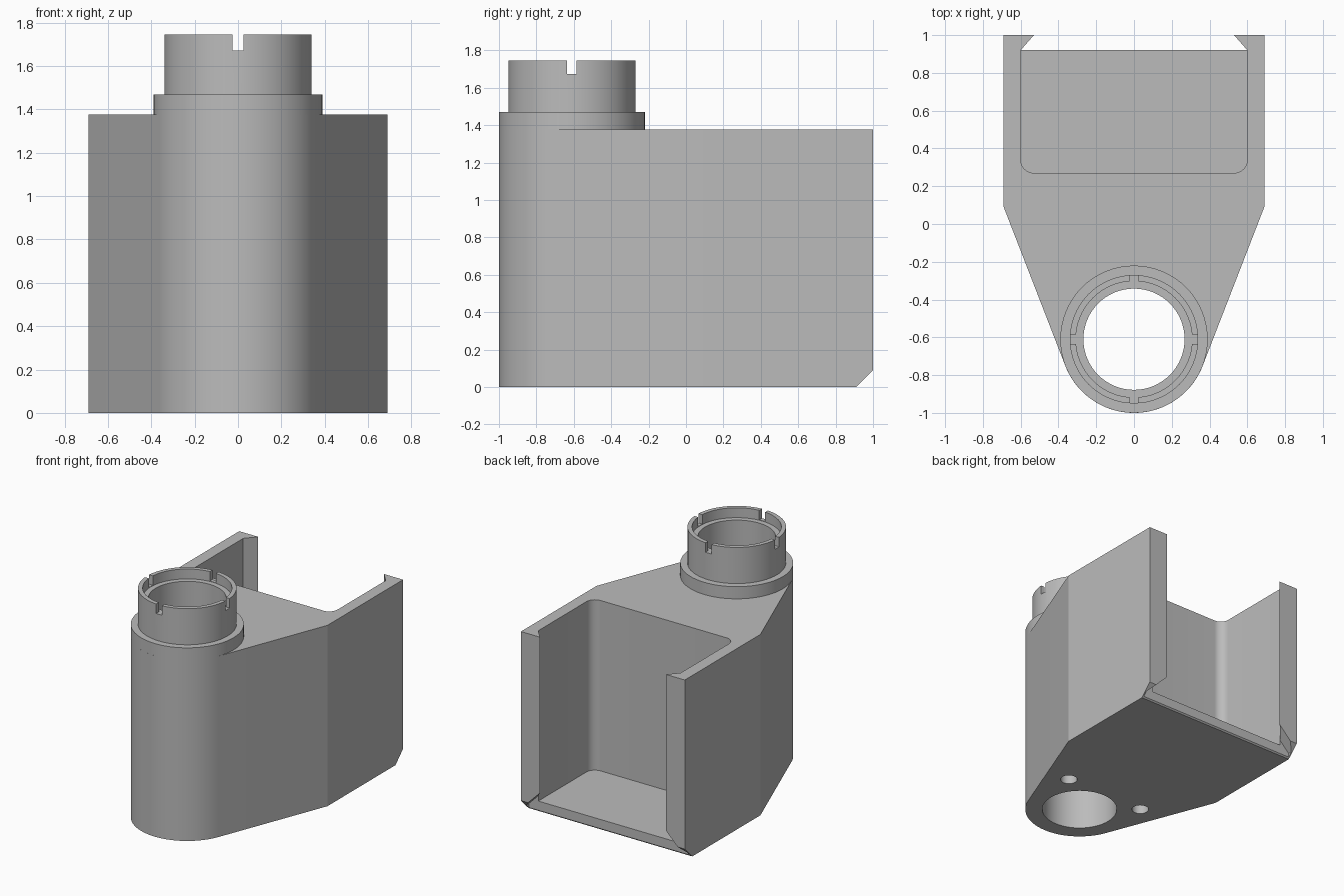
import bpy, bmesh, math
from mathutils import Vector, Matrix

cube = bpy.data.objects.get("Cube")
if cube:
    bpy.data.objects.remove(cube)

grey = bpy.data.materials.new("plain_grey")
grey.use_nodes = True
colour = (0.5, 0.5, 0.5, 1)
grey.diffuse_color = colour
grey.node_tree.nodes["Principled BSDF"].inputs["Base Color"].default_value = colour

AXIS_Y = -0.61   # centre line of the tube
HEIGHT = 1.377   # top of the housing
BORE, TUBE = 0.268, 0.39


def finish(name, bm):
    bmesh.ops.recalc_face_normals(bm, faces=bm.faces)
    mesh = bpy.data.meshes.new(name)
    bm.to_mesh(mesh)
    bm.free()
    mesh.materials.append(grey)
    obj = bpy.data.objects.new(name, mesh)
    bpy.context.collection.objects.link(obj)
    return obj


def prism(name, outline, low, high, axis="Z"):
    """Extrude a 2D outline along z (xy outline), y (xz) or x (yz)."""
    place = {"Z": lambda a, b: (a, b, low), "Y": lambda a, b: (a, low, b),
             "X": lambda a, b: (low, a, b)}[axis]
    bm = bmesh.new()
    face = bm.faces.new([bm.verts.new(place(a, b)) for a, b in outline])
    new = bmesh.ops.extrude_face_region(bm, geom=[face])["geom"]
    shift = Vector([high - low if axis == k else 0 for k in "XYZ"])
    bmesh.ops.translate(bm, vec=shift, verts=[v for v in new if isinstance(v, bmesh.types.BMVert)])
    return finish(name, bm)


def arc(cx, cy, r, start, end, steps):
    angles = [math.radians(start + (end - start) * i / steps) for i in range(steps + 1)]
    return [(cx + r * math.cos(a), cy + r * math.sin(a)) for a in angles]


def disc(cx, cy, r, steps=64):
    return arc(cx, cy, r, 0, 360, steps)[:-1]


def mirrored(half):
    return half + [(-x, y) for x, y in reversed(half)]


def cut(target, cutters):
    for cutter in cutters:
        mod = target.modifiers.new("cut", "BOOLEAN")
        mod.operation, mod.solver, mod.object = "DIFFERENCE", "EXACT", cutter
        bpy.context.view_layer.objects.active = target
        bpy.ops.object.modifier_apply(modifier=mod.name)
        bpy.data.objects.remove(cutter)


def smooth(obj):
    bpy.ops.object.select_all(action="DESELECT")
    obj.select_set(True)
    bpy.context.view_layer.objects.active = obj
    bpy.ops.object.shade_smooth_by_angle(angle=math.radians(20))


# Housing: round nose with tangent sides widening to a box
side, shoulder = 0.69, 0.09
reach = Vector((side, shoulder - AXIS_Y))
tangent = math.degrees(math.atan2(reach.y, reach.x) - math.acos(TUBE / reach.length))
outline = [(-side, 1), (-side, shoulder)]
outline += arc(0, AXIS_Y, TUBE, -180 - tangent, tangent, 48)
outline += [(side, shoulder), (side, 1)]
housing = prism("housing", outline, 0, HEIGHT)

# Open pocket with rounded inner corners and undercut lips at the back
floor, inner, lip = 0.08, 0.6, 0.53
pocket = mirrored([(lip - 0.05, 1.05), (lip, 1), (inner, 0.92)]
                  + arc(inner - 0.07, 0.34, 0.07, 0, -90, 10))
slot = mirrored([(lip, 0.5), (lip, 0.19), (0.68, 0.04), (0.68, -0.1)])
cut(housing, [
    prism("pocket_cutter", pocket, floor, 2),
    prism("slot_cutter", slot, 0.92, 1.1, "Y"),
    prism("chamfer_cutter", [(0.91, 0), (1.11, 0.2), (1.11, -0.1), (0.81, -0.1)], -1, 1, "X"),
    prism("bore_cutter", disc(0, AXIS_Y, BORE), -0.1, 2),
    prism("left_hole_cutter", disc(0.335, -0.33, 0.06, 32), -0.1, 0.3),
    prism("right_hole_cutter", disc(-0.335, -0.33, 0.06, 32), -0.1, 0.3),
])
smooth(housing)

# Collar and neck: one turned ring with a step inside the rim
rim, ledge, base, step = 1.745, 1.67, HEIGHT - 0.01, 1.47
profile = [(BORE, base), (TUBE, base), (TUBE, step), (0.34, step),
           (0.34, rim), (0.308, rim), (0.308, ledge), (BORE, ledge)]
bm = bmesh.new()
ring = [bm.verts.new((r, 0, z)) for r, z in profile]
edges = [bm.edges.new((ring[i - 1], ring[i])) for i in range(len(ring))]
bmesh.ops.spin(bm, geom=ring + edges, cent=(0, 0, 0), axis=(0, 0, 1),
               angle=math.tau, steps=64, use_merge=True)
bmesh.ops.remove_doubles(bm, verts=bm.verts, dist=0.0001)
bmesh.ops.translate(bm, vec=(0, AXIS_Y, 0), verts=bm.verts)
neck = finish("neck", bm)

# Four notches in the rim
notches = []
for k in range(4):
    notch = prism("notch_cutter", [(0.29, -0.025), (0.4, -0.025), (0.4, 0.025), (0.29, 0.025)],
                  ledge + 0.003, 2)
    notch.data.transform(Matrix.Translation((0, AXIS_Y, 0)) @ Matrix.Rotation(k * math.pi / 2, 4, "Z"))
    notches.append(notch)
cut(neck, notches)
smooth(neck)
